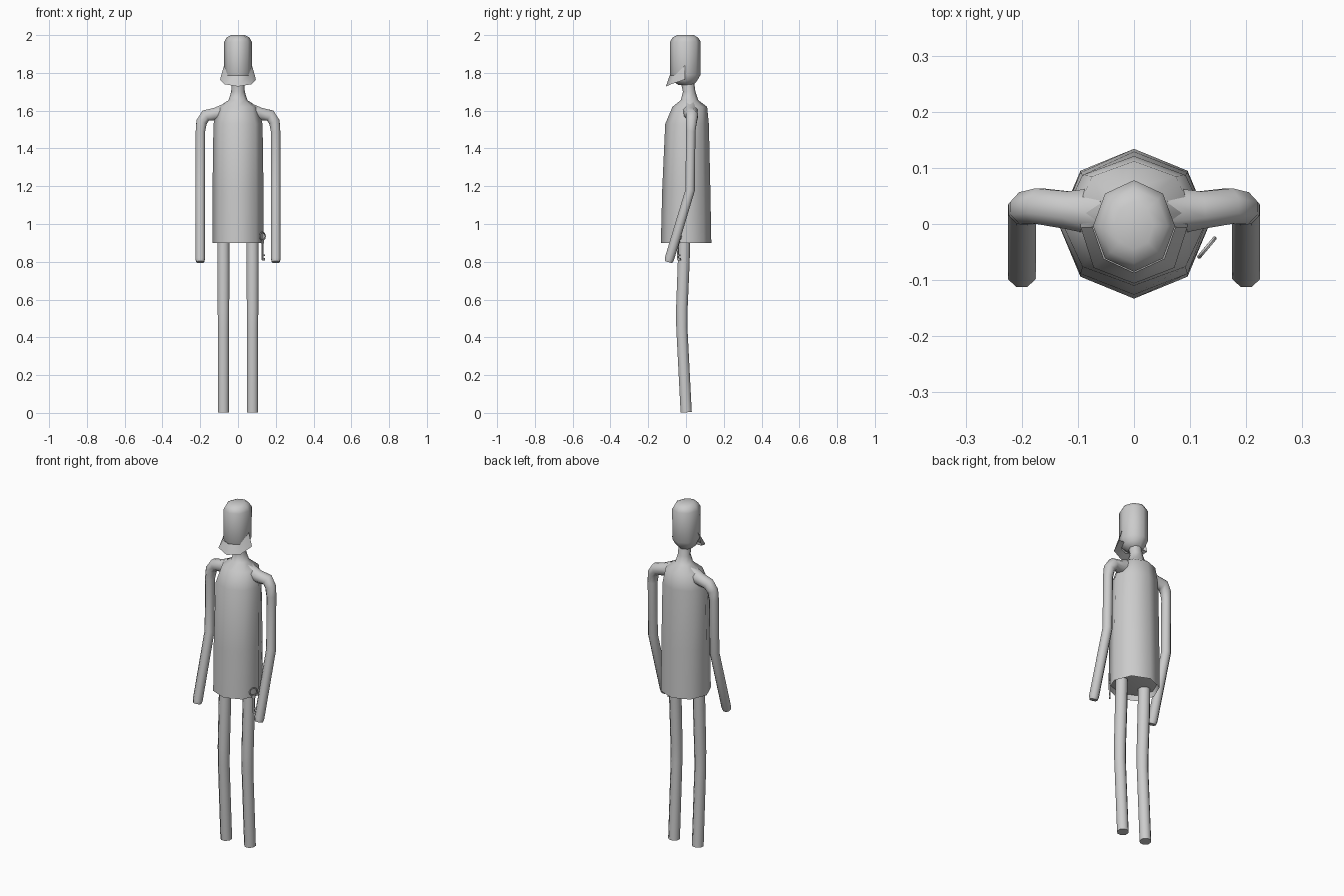
import bpy, bmesh, math
from mathutils import Vector, Matrix

if "Cube" in bpy.data.objects:
    bpy.data.objects.remove(bpy.data.objects["Cube"])

N = 8


def finish(name, bm, angle=50):
    bmesh.ops.recalc_face_normals(bm, faces=bm.faces)
    me = bpy.data.meshes.new(name)
    bm.to_mesh(me)
    bm.free()
    ob = bpy.data.objects.new(name, me)
    bpy.context.collection.objects.link(ob)
    bpy.ops.object.select_all(action='DESELECT')
    ob.select_set(True)
    bpy.context.view_layer.objects.active = ob
    bpy.ops.object.shade_smooth_by_angle(angle=math.radians(angle))
    return ob


def skin(name, rings, closed=True, caps=True):
    """Join rows of points into a surface."""
    bm = bmesh.new()
    rows = [[bm.verts.new(p) for p in r] for r in rings]
    n = len(rows[0])
    for a, b in zip(rows, rows[1:]):
        for i in range(n if closed else n - 1):
            j = (i + 1) % n
            bm.faces.new((a[i], a[j], b[j], b[i]))
    if caps:
        bm.faces.new(rows[0])
        bm.faces.new(rows[-1])
    return finish(name, bm)


def loft(name, sections):
    """Sections: z, half width, front y, back y."""
    rings = []
    for z, rx, y0, y1 in sections:
        cy, ry = (y0 + y1) / 2, (y1 - y0) / 2
        rings.append([(rx * math.cos(i * math.tau / N), cy + ry * math.sin(i * math.tau / N), z)
                      for i in range(N)])
    return skin(name, rings)


def tube(name, pts, side, n=N):
    """Points: x, y, z, radius; side is the mirror sign in x."""
    P = [Vector((p[0] * side, p[1], p[2])) for p in pts]
    rings = []
    for k, p in enumerate(P):
        d1 = (p - P[k - 1]).normalized() if k else Vector()
        d2 = (P[k + 1] - p).normalized() if k < len(P) - 1 else Vector()
        t = (d1 + d2).normalized()
        u = Vector((0, 1, 0))
        u = (u - t * u.dot(t)).normalized()
        v = t.cross(u)
        r = pts[k][3]
        rings.append([p + r * (math.cos((i + .5) * math.tau / n) * u + math.sin((i + .5) * math.tau / n) * v)
                      for i in range(n)])
    return skin(name, rings)


# Long coat body, hollow at the hem, running up into the neck
loft("torso", [(0.925, .10, -.10, .10), (0.93, .128, -.126, .126), (0.90, .135, -.133, .134),
               (1.18, .135, -.126, .129), (1.53, .130, -.110, .121),
               (1.62, .105, -.072, .112), (1.655, .05, -.028, .065),
               (1.70, .036, -.016, .05), (1.76, .034, -.03, .042)])

# Head
loft("head", [(1.735, .035, -.04, .04), (1.76, .062, -.07, .06), (1.79, .073, -.085, .077),
              (1.965, .073, -.085, .078), (1.988, .06, -.07, .063), (2.0, .035, -.045, .04)])

# Flared beard around the front half of the jaw
top = [(.074, -.005, 1.84), (.054, -.062, 1.785), (0, -.087, 1.785)]
low = [(.095, -.006, 1.765), (.072, -.078, 1.74), (0, -.106, 1.728)]
inner = [(.06, -.004, 1.765), (.045, -.05, 1.755), (0, -.07, 1.75)]
skin("beard", [r + [(-x, y, z) for x, y, z in r[-2::-1]] for r in (top, low, inner)],
     closed=False, caps=False)

# Arms and legs
for s, label in ((1, "left"), (-1, "right")):
    tube(label + "_arm", [(.05, .022, 1.600, .048), (.12, .025, 1.582, .036), (.170, .032, 1.574, .034),
                          (.193, .028, 1.54, .031), (.199, .025, 1.49, .027),
                          (.2, .022, 1.18, .027), (.2, -.088, .815, .027),
                          (.2, -.093, .798, .022)], s)
    tube(label + "_leg", [(.077, -.008, .95, .033), (.077, -.012, .80, .034), (.077, -.022, .55, .033),
                          (.077, -.022, .45, .032), (.077, .001, .003, .032)], s)

# Ring and hanging key at the hip
ang = math.radians(50)
base = Matrix.Translation((.13, -.042, .935)) @ Matrix.Rotation(ang, 4, 'Z')
R, r, seg, sub = .021, .004, 12, 6
rings = []
for i in range(seg + 1):
    a = i * math.tau / seg
    rings.append([base @ Vector(((R + r * math.cos(b)) * math.cos(a), r * math.sin(b),
                                 (R + r * math.cos(b)) * math.sin(a)))
                  for b in (k * math.tau / sub for k in range(sub))])
skin("key_ring", rings, caps=False)

bm = bmesh.new()
for x, z, sx, sz in ((0, -.075, .008, .10), (.008, -.122, .018, .012), (.007, -.10, .014, .008),
                     (0, -.03, .018, .014)):
    bmesh.ops.create_cube(bm, size=1, matrix=base @ Matrix.Translation((x, 0, z))
                          @ Matrix.Diagonal((sx, .007, sz, 1)))
finish("key", bm, 30)
